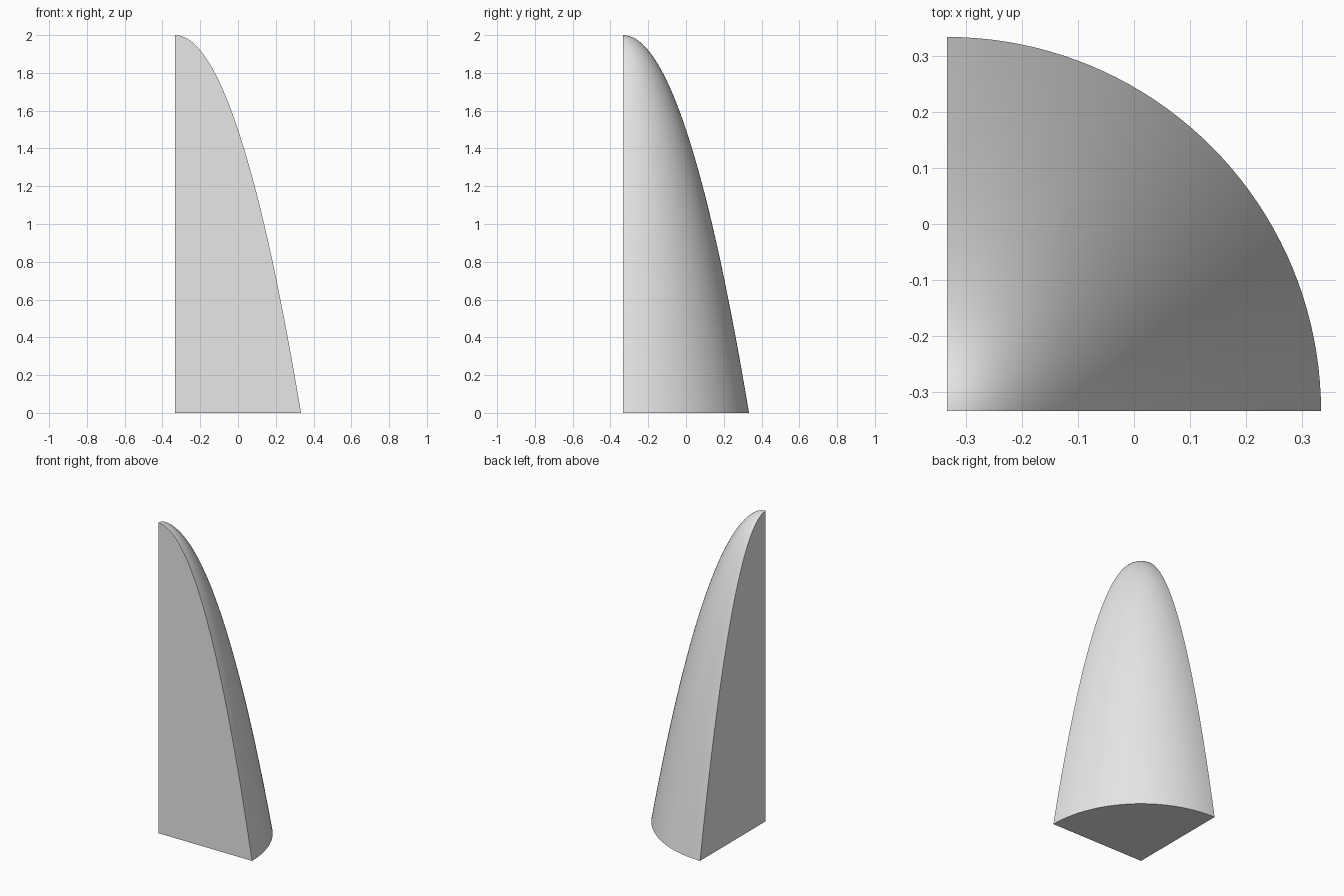
import bpy
import bmesh
import math

cube = bpy.data.objects.get("Cube")
if cube:
    bpy.data.objects.remove(cube, do_unlink=True)

HEIGHT = 2.0
RADIUS = 0.667
RINGS = 40
SEGMENTS = 40

grey = bpy.data.materials.new("light_grey")
grey.use_nodes = True
colour = (0.8, 0.8, 0.8, 1)
grey.diffuse_color = colour
grey.node_tree.nodes["Principled BSDF"].inputs["Base Color"].default_value = colour

bm = bmesh.new()


def point(r, angle):
    """Point on the paraboloid, with its axis on the front left corner edge."""
    z = HEIGHT * (1 - (r / RADIUS) ** 2)
    return bm.verts.new((r * math.cos(angle) - RADIUS / 2,
                         r * math.sin(angle) - RADIUS / 2, z))


# Quarter rings from the tip down to the rim
apex = point(0, 0)
corner = bm.verts.new((-RADIUS / 2, -RADIUS / 2, 0))
rings = [[point(RADIUS * i / RINGS, math.pi / 2 * j / SEGMENTS)
          for j in range(SEGMENTS + 1)] for i in range(1, RINGS + 1)]

# Curved shell
for j in range(SEGMENTS):
    bm.faces.new((apex, rings[0][j], rings[0][j + 1]))
    for upper, lower in zip(rings, rings[1:]):
        bm.faces.new((upper[j], lower[j], lower[j + 1], upper[j + 1]))

# Two flat cut sides and the flat base
bm.faces.new([corner] + [ring[0] for ring in reversed(rings)] + [apex])
bm.faces.new([corner, apex] + [ring[-1] for ring in rings])
bm.faces.new([corner] + rings[-1][::-1])
bmesh.ops.recalc_face_normals(bm, faces=bm.faces)

mesh = bpy.data.meshes.new("quarter_paraboloid")
bm.to_mesh(mesh)
bm.free()
mesh.materials.append(grey)
solid = bpy.data.objects.new("quarter_paraboloid", mesh)
bpy.context.collection.objects.link(solid)

# Smooth shell with crisp cut edges
bpy.ops.object.select_all(action="DESELECT")
solid.select_set(True)
bpy.context.view_layer.objects.active = solid
bpy.ops.object.shade_smooth_by_angle(angle=math.radians(30))
